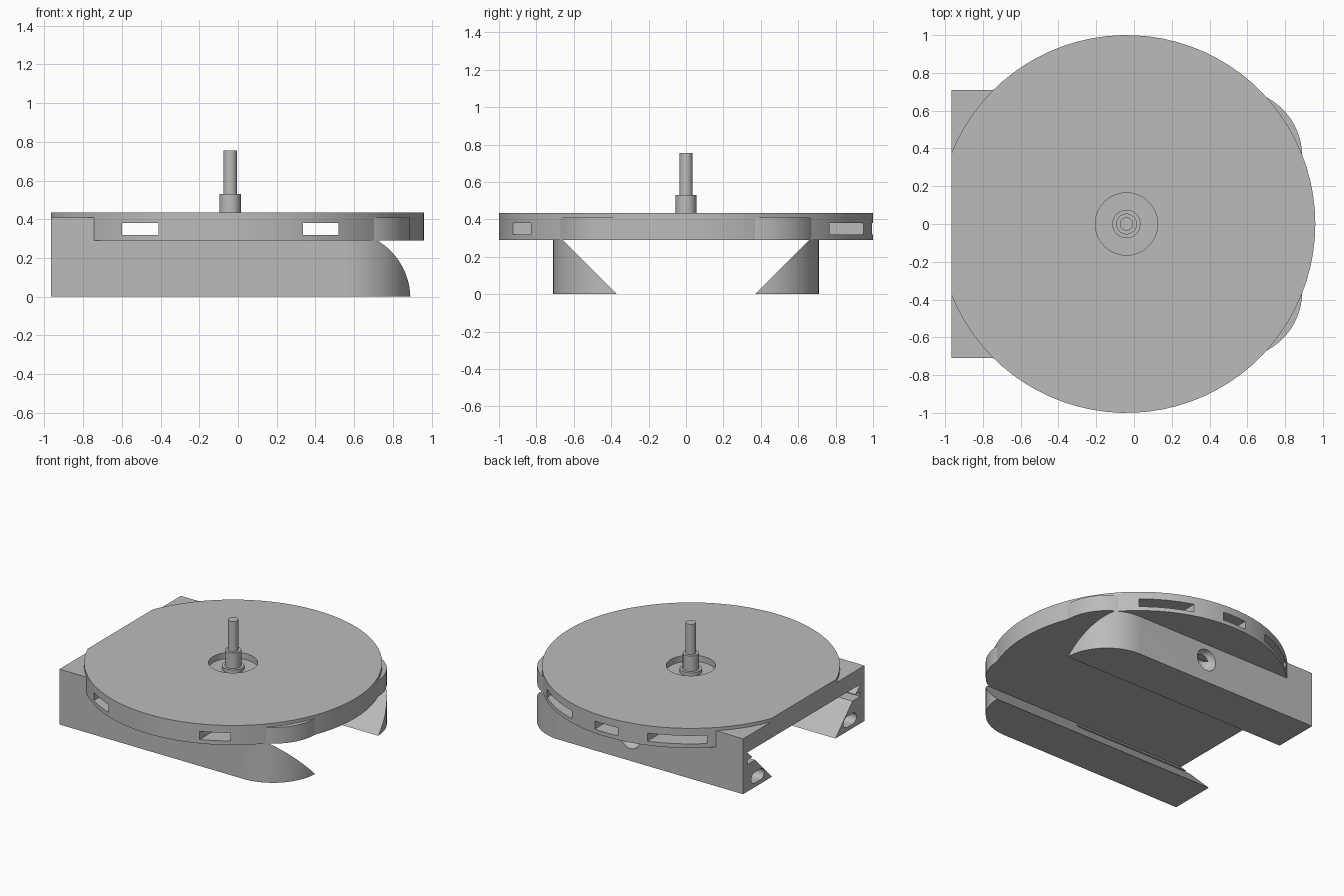
import bpy
import bmesh
from math import sin, cos, pi, radians
from mathutils import Vector

cube = bpy.data.objects.get("Cube")
if cube:
    bpy.data.objects.remove(cube, do_unlink=True)

grey = bpy.data.materials.new("plain grey")
grey.use_nodes = True
grey.diffuse_color = (0.5, 0.5, 0.5, 1)
grey.node_tree.nodes["Principled BSDF"].inputs["Base Color"].default_value = (0.5, 0.5, 0.5, 1)

CX = -0.04        # axis of disc and spindle
BACK = -0.965     # flat end
LOW, MID, TOP = 0.29, 0.41, 0.435


def finish(name, bm):
    bmesh.ops.recalc_face_normals(bm, faces=bm.faces)
    mesh = bpy.data.meshes.new(name)
    bm.to_mesh(mesh)
    bm.free()
    mesh.materials.append(grey)
    ob = bpy.data.objects.new(name, mesh)
    bpy.context.collection.objects.link(ob)
    return ob


def prism(name, outline, start, end, axis="z"):
    """Extrude a 2D outline along z (outline in x, y) or x (outline in y, z)."""
    bm = bmesh.new()
    if axis == "z":
        pts, move = [(a, b, start) for a, b in outline], Vector((0, 0, end - start))
    else:
        pts, move = [(start, a, b) for a, b in outline], Vector((end - start, 0, 0))
    face = bm.faces.new([bm.verts.new(p) for p in pts])
    ext = bmesh.ops.extrude_face_region(bm, geom=[face])
    bmesh.ops.translate(bm, vec=move, verts=[g for g in ext["geom"] if isinstance(g, bmesh.types.BMVert)])
    return finish(name, bm)


def arc(cx, cy, r, a0, a1, n):
    return [(cx + r * cos(radians(a0 + (a1 - a0) * i / n)),
             cy + r * sin(radians(a0 + (a1 - a0) * i / n))) for i in range(n + 1)]


def circle(r, n=48, cx=CX):
    return arc(cx, 0, r, 0, 360, n)[:-1]


def box(name, x0, x1, y0, y1, z0, z1):
    return prism(name, [(x0, y0), (x1, y0), (x1, y1), (x0, y1)], z0, z1)


def cut(ob, cutters):
    for c in cutters:
        m = ob.modifiers.new("cut", "BOOLEAN")
        m.operation, m.solver, m.object = "DIFFERENCE", "EXACT", c
    bpy.context.view_layer.update()
    dg = bpy.context.evaluated_depsgraph_get()
    mesh = bpy.data.meshes.new_from_object(ob.evaluated_get(dg))
    ob.modifiers.clear()
    ob.data = mesh


# Base plan: square at the flat end, rounded at the other
r = 0.35
plan = ([(BACK, -0.71)] + arc(0.54, -0.36, r, -90, 0, 16)
        + arc(0.54, 0.36, r, 0, 90, 16) + [(BACK, 0.71)])
base = prism("base", plan, 0, MID)

# Disc plan, trimmed straight at the flat end
a = 157.7
trimmed = arc(CX, 0, 1.0, -a, a, 72)
trimmed[0] = (BACK, trimmed[0][1])
trimmed[-1] = (BACK, trimmed[-1][1])
disc_body = prism("disc_body", trimmed, LOW, MID)
disc_top = prism("disc_top", trimmed, MID, TOP)

# Cutters for the dovetail channel, rail grooves, end holes and side dimples
channel = prism("channel_cutter", [(-0.27, -0.1), (0.27, -0.1), (0.66, LOW), (-0.66, LOW)], -1.2, 1.2, "x")
rail_cuts = [channel]
for s in (-1, 1):
    groove = [(s * y, z) for y, z in ((0.45, 0.2), (0.66, 0.2), (0.66, 0.235), (0.45, 0.235))]
    rail_cuts.append(prism("groove_cutter", groove, -1.2, 0, "x"))
    slot = arc(s * 0.575, 0.07, 0.04, -90, 90, 10) + arc(s * 0.575 - 0.07 * s, 0.07, 0.04, 90, 270, 10)
    if s < 0:
        slot = arc(-0.505, 0.07, 0.04, -90, 90, 10) + arc(-0.575, 0.07, 0.04, 90, 270, 10)
    else:
        slot = arc(0.575, 0.07, 0.04, -90, 90, 10) + arc(0.505, 0.07, 0.04, 90, 270, 10)
    rail_cuts.append(prism("end_hole_cutter", slot, -1.2, -0.7, "x"))
bm = bmesh.new()
bmesh.ops.create_uvsphere(bm, u_segments=24, v_segments=16, radius=0.08)
bmesh.ops.translate(bm, vec=(CX, 0.71, 0.17), verts=bm.verts)
rail_cuts.append(finish("dimple_cutter", bm))

# Rim windows: two straight through, wider mouths and a middle window behind
Z0, Z1 = 0.32, 0.38
rim_cuts = [
    box("window_cutter", -0.6, -0.41, -1.2, 1.2, Z0, Z1),
    box("window_cutter", 0.335, 0.52, -1.2, 1.2, Z0, Z1),
    box("mouth_cutter", -0.7, -0.35, 0.64, 1.2, Z0, Z1),
    box("mouth_cutter", 0.27, 0.6, 0.64, 1.2, Z0, Z1),
    box("middle_cutter", -0.14, 0.05, 0.5, 1.2, Z0, Z1),
]
recess = prism("recess_cutter", circle(0.165), 0.39, 0.6)

cut(base, rail_cuts + rim_cuts + [recess])
cut(disc_body, rim_cuts + [recess])
cut(disc_top, [recess])
for c in rail_cuts + rim_cuts + [recess]:
    bpy.data.objects.remove(c, do_unlink=True)

# Stepped spindle
parts = [base, disc_body, disc_top]
for name, rad, z0, z1 in (("spindle_flange", 0.075, 0.38, 0.415),
                          ("spindle_collar", 0.055, 0.4, 0.53),
                          ("spindle_shaft", 0.035, 0.52, 0.755)):
    parts.append(prism(name, circle(rad, 32), z0, z1))

# Smooth curved walls, sharp corners
bpy.ops.object.select_all(action="DESELECT")
for ob in parts:
    ob.select_set(True)
bpy.context.view_layer.objects.active = base
bpy.ops.object.shade_smooth_by_angle(angle=radians(30))
